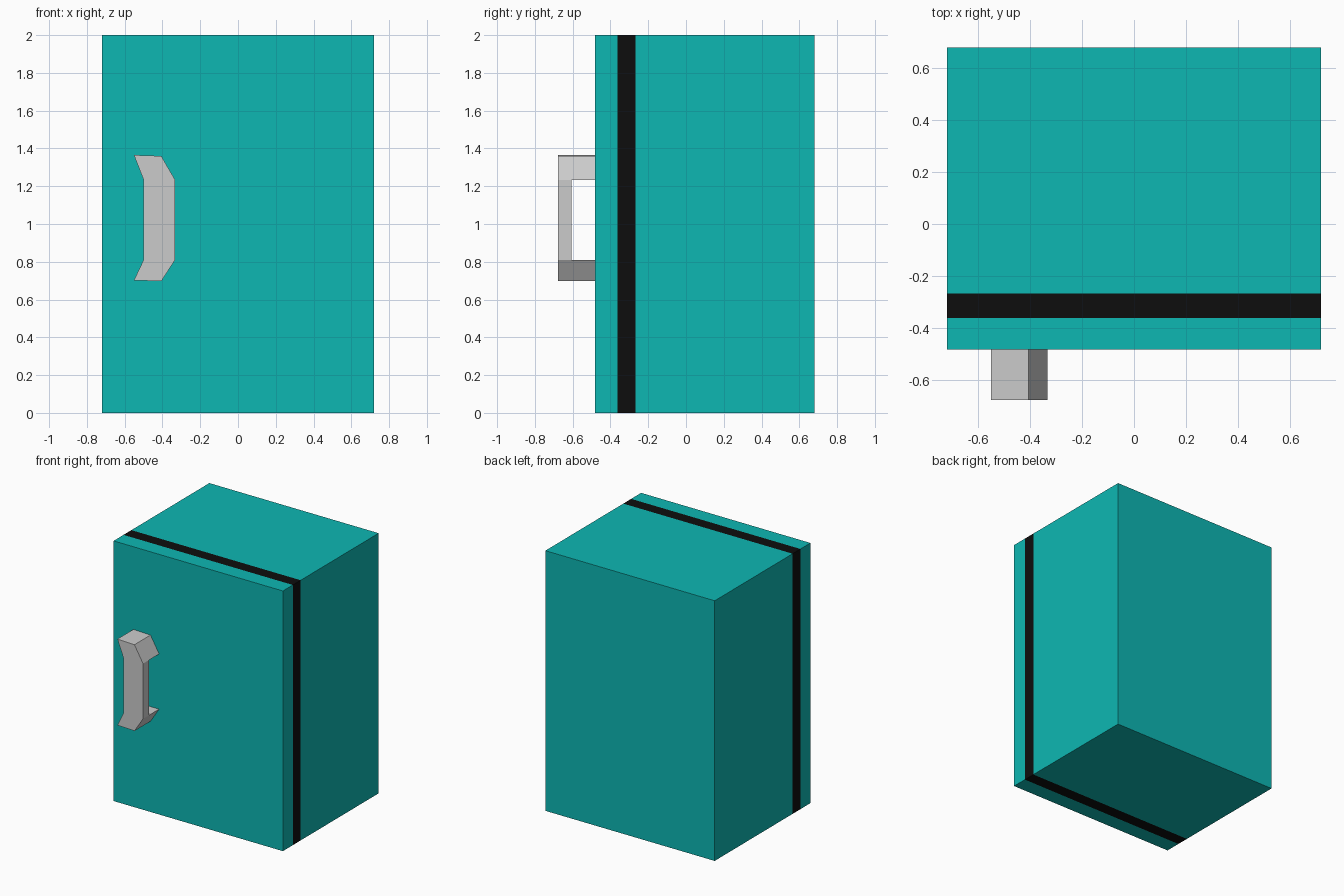
import bpy, bmesh

if "Cube" in bpy.data.objects:
    bpy.data.objects.remove(bpy.data.objects["Cube"])


def material(name, rgb):
    m = bpy.data.materials.new(name)
    m.diffuse_color = (*rgb, 1)
    m.use_nodes = True
    m.node_tree.nodes["Principled BSDF"].inputs["Base Color"].default_value = m.diffuse_color
    return m


def prism(bm, profile, y0, y1):
    """Extrude an (x, z) outline from y0 back to y1."""
    face = bm.faces.new([bm.verts.new((x, y0, z)) for x, z in profile])
    ext = bmesh.ops.extrude_face_region(bm, geom=[face], use_keep_orig=True)
    verts = [g for g in ext["geom"] if isinstance(g, bmesh.types.BMVert)]
    bmesh.ops.translate(bm, verts=verts, vec=(0, y1 - y0, 0))


def build(name, prisms, mat=None):
    bm = bmesh.new()
    for p in prisms:
        prism(bm, *p)
    bmesh.ops.recalc_face_normals(bm, faces=bm.faces)
    me = bpy.data.meshes.new(name)
    bm.to_mesh(me)
    bm.free()
    ob = bpy.data.objects.new(name, me)
    bpy.context.collection.objects.link(ob)
    if mat:
        me.materials.append(mat)
    return ob


teal = material("teal_enamel", (0.004, 0.474, 0.45))
black = material("black_rubber", (0.004, 0.004, 0.004))

# Door, seal and cabinet share one outline, stacked front to back
outline = [(-0.72, 0), (0.72, 0), (0.72, 2), (-0.72, 2)]
build("door", [(outline, -0.483, -0.362)], teal)
build("door_seal", [(outline, -0.362, -0.267)], black)
build("cabinet", [(outline, -0.267, 0.68)], teal)

# Handle: thin upright grip with two slanted ends reaching back to the door
front, z_low, z_high = -0.678, 0.81, 1.234
grip = [(-0.50, z_low), (-0.333, z_low), (-0.333, z_high), (-0.50, z_high)]
top_end = [(-0.50, z_high), (-0.333, z_high), (-0.406, 1.36), (-0.551, 1.365)]
bottom_end = [(-0.50, z_low), (-0.333, z_low), (-0.406, 0.697), (-0.551, 0.702)]
build("handle", [
    (grip, front, -0.607),
    (top_end, front, -0.483),
    (bottom_end, front, -0.483),
])
